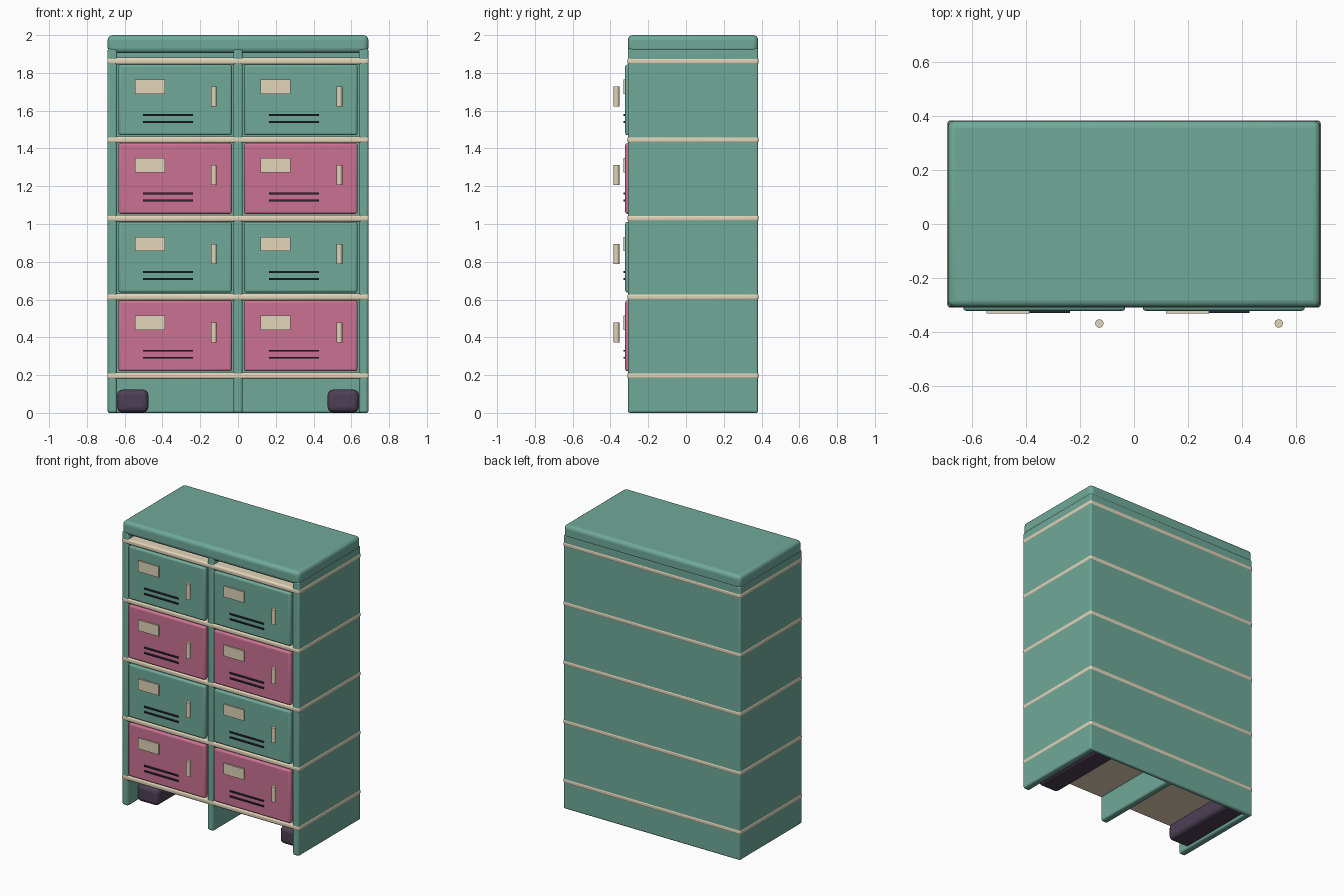
import bpy
from math import radians

if "Cube" in bpy.data.objects:
    bpy.data.objects.remove(bpy.data.objects["Cube"])


def material(name, rgb):
    m = bpy.data.materials.new(name)
    m.diffuse_color = (*rgb, 1)
    m.use_nodes = True
    m.node_tree.nodes["Principled BSDF"].inputs["Base Color"].default_value = m.diffuse_color
    return m


TEAL = material("teal", (0.16, 0.40, 0.32))
PINK = material("pink", (0.60, 0.17, 0.29))
CREAM = material("cream", (0.76, 0.66, 0.49))
DARK = material("dark", (0.075, 0.05, 0.09))
BLACK = material("slot_black", (0.02, 0.02, 0.035))


def smooth(obj):
    bpy.ops.object.select_all(action='DESELECT')
    obj.select_set(True)
    bpy.context.view_layer.objects.active = obj
    bpy.ops.object.shade_smooth_by_angle(angle=radians(35))


def box(name, x, y, z, mat, bevel=0.0, segments=3):
    """Box from (min, max) ranges, with optional rounded edges."""
    ranges = (x, y, z)
    bpy.ops.mesh.primitive_cube_add(size=1, location=[(a + b) / 2 for a, b in ranges])
    obj = bpy.context.object
    obj.name = name
    obj.scale = [b - a for a, b in ranges]
    bpy.ops.object.transform_apply(location=False, rotation=False, scale=True)
    obj.data.materials.append(mat)
    if bevel:
        mod = obj.modifiers.new("rounded_edges", 'BEVEL')
        mod.width = bevel
        mod.segments = segments
        smooth(obj)
    return obj


def around(c, size):
    return (c - size / 2, c + size / 2)


W, FRONT, BACK = 0.69, -0.308, 0.382
DEPTH = (FRONT, BACK)
SHELF_Z, STEP = 0.197, 0.4163

# Carcass: side panels, divider, back and thick top
for name, x in (("left_panel", -0.665), ("centre_divider", 0), ("right_panel", 0.665)):
    box(name, around(x, 0.05), DEPTH, (0, 1.93), TEAL, 0.012)
box("back_panel", (-W, W), (BACK - 0.03, BACK), (0, 1.93), TEAL, 0.01)
box("top_slab", (-W, W), DEPTH, (1.905, 2.0), TEAL, 0.026, 4)

# Rounded shelves running through the panels
for i in range(5):
    box(f"shelf_{i + 1}", (-W - 0.002, W + 0.002), (FRONT - 0.002, BACK + 0.002),
        around(SHELF_Z + STEP * i, 0.036), CREAM, 0.012)

# Long feet under the bottom shelf
for side, x in (("left", -0.557), ("right", 0.557)):
    box(f"{side}_foot", around(x, 0.165), (-0.22, 0.365), (0.003, 0.123), DARK, 0.028, 4)

# Doors with label plate, vent slots and handle
for row in range(4):
    zc = SHELF_Z + STEP * row + 0.211
    for side, xc in (("left", -0.3325), ("right", 0.3325)):
        tag = f"{side}_{row + 1}"
        box(f"door_{tag}", around(xc, 0.6), (-0.322, -0.282), around(zc, 0.374),
            TEAL if row % 2 else PINK, 0.012)
        box(f"label_plate_{tag}", around(xc - 0.134, 0.159), (-0.332, -0.318),
            around(zc + 0.07, 0.076), CREAM)
        for n, dz in enumerate((-0.079, -0.116)):
            box(f"vent_slot_{tag}_{n + 1}", around(xc - 0.037, 0.265), (-0.33, -0.318),
                around(zc + dz, 0.01), BLACK)
        bpy.ops.mesh.primitive_cylinder_add(vertices=16, radius=0.0155, depth=0.106,
                                            location=(xc + 0.204, -0.3685, zc + 0.018))
        handle = bpy.context.object
        handle.name = f"handle_{tag}"
        handle.data.materials.append(CREAM)
        smooth(handle)
